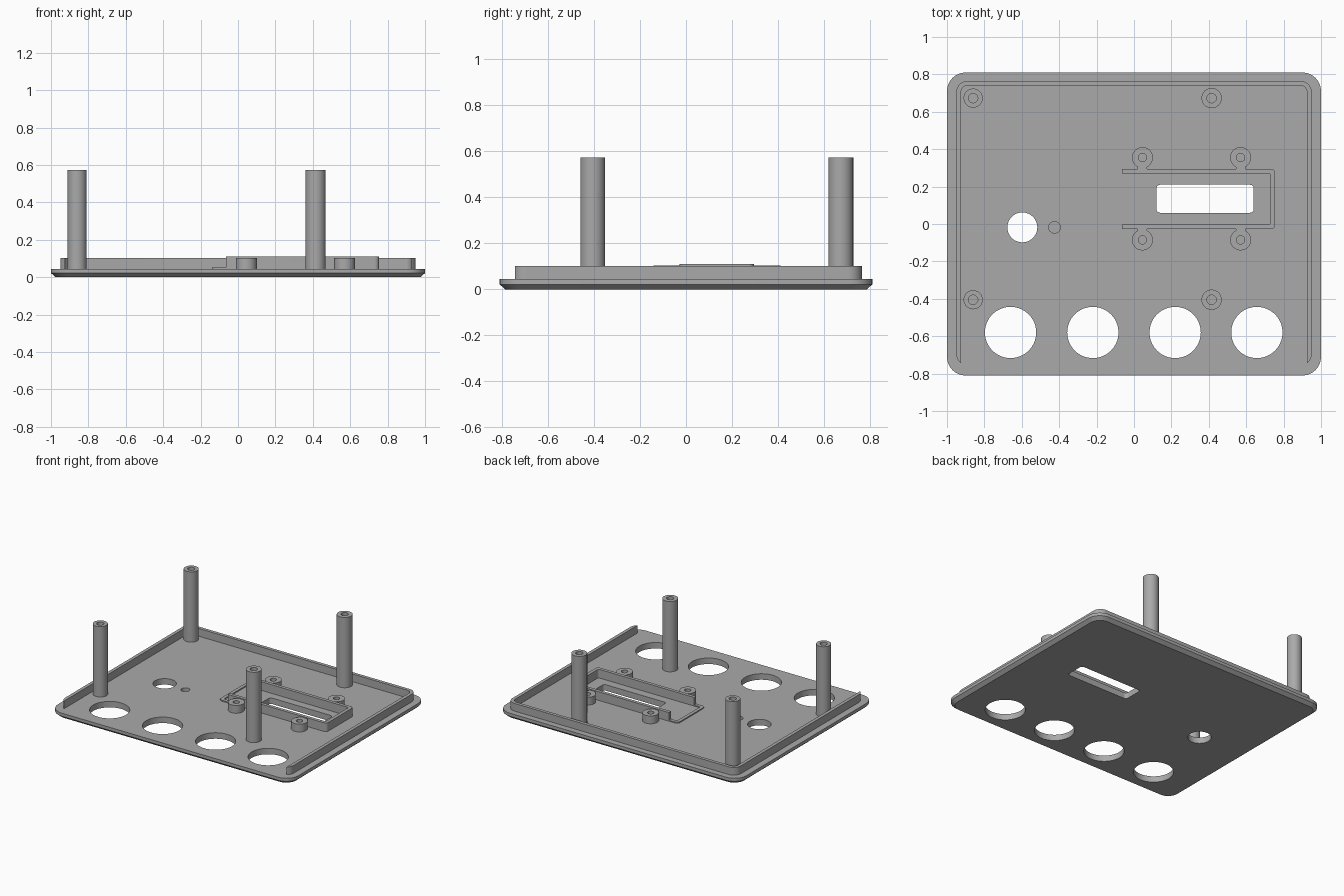
import bpy, bmesh, math

if "Cube" in bpy.data.objects:
    bpy.data.objects.remove(bpy.data.objects["Cube"])

grey = bpy.data.materials.new("plain grey")
grey.diffuse_color = (0.40, 0.40, 0.40, 1)
grey.use_nodes = True
grey.node_tree.nodes["Principled BSDF"].inputs["Base Color"].default_value = grey.diffuse_color


def arc(cx, cy, r, a0, a1, n=8):
    return [(cx + r * math.cos(math.radians(a0 + (a1 - a0) * i / n)),
             cy + r * math.sin(math.radians(a0 + (a1 - a0) * i / n))) for i in range(n + 1)]


def circle(cx, cy, r, n=48):
    return arc(cx, cy, r, 0, 360, n)[:-1]


def rounded(x0, x1, y0, y1, r, n=8):
    return (arc(x1 - r, y1 - r, r, 0, 90, n) + arc(x0 + r, y1 - r, r, 90, 180, n)
            + arc(x0 + r, y0 + r, r, 180, 270, n) + arc(x1 - r, y0 + r, r, 270, 360, n))


def finish(name, bm, smooth=True):
    bmesh.ops.recalc_face_normals(bm, faces=bm.faces)
    me = bpy.data.meshes.new(name)
    bm.to_mesh(me)
    bm.free()
    me.materials.append(grey)
    ob = bpy.data.objects.new(name, me)
    bpy.context.collection.objects.link(ob)
    return ob


def loft(name, layers):
    """Closed solid through equal-length outlines [(points, z), ...]."""
    bm = bmesh.new()
    rings = [[bm.verts.new((x, y, z)) for x, y in pts] for pts, z in layers]
    bm.faces.new(rings[0][::-1])
    bm.faces.new(rings[-1])
    for a, b in zip(rings, rings[1:]):
        for i in range(len(a)):
            j = (i + 1) % len(a)
            bm.faces.new((a[i], a[j], b[j], b[i]))
    return finish(name, bm)


def prism(name, pts, z0, z1):
    return loft(name, [(pts, z0), (pts, z1)])


def tube(name, outer, inner, z0, z1):
    """Hollow prism between two outlines with the same point count."""
    bm = bmesh.new()
    loops = [[bm.verts.new((x, y, z)) for x, y in pts]
             for pts, z in ((outer, z0), (outer, z1), (inner, z1), (inner, z0))]
    for k in range(4):
        a, b = loops[k], loops[(k + 1) % 4]
        for i in range(len(a)):
            j = (i + 1) % len(a)
            bm.faces.new((a[i], a[j], b[j], b[i]))
    return finish(name, bm)


def cut(ob, cutters):
    for c in cutters:
        m = ob.modifiers.new("cut", 'BOOLEAN')
        m.operation, m.solver, m.object = 'DIFFERENCE', 'EXACT', c
    dg = bpy.context.evaluated_depsgraph_get()
    ob.data = bpy.data.meshes.new_from_object(ob.evaluated_get(dg))
    ob.modifiers.clear()
    for c in cutters:
        bpy.data.objects.remove(c)


TOP = 0.045   # upper face of the panel
SINK = 0.04   # parts standing on the panel start just inside it

# Panel with chamfered lower edge
panel = loft("panel", [(rounded(-.975, .975, -.785, .785, .08), 0),
                       (rounded(-1, 1, -.81, .81, .1), .022),
                       (rounded(-1, 1, -.81, .81, .1), TOP)])

# Round holes, display window and blind pilot hole
holes = [prism("cutter", circle(x, -.58, .137, 64), -.1, .2) for x in (-.66, -.22, .22, .657)]
holes.append(prism("cutter", circle(-.597, -.018, .08), -.1, .2))
holes.append(prism("cutter", circle(-.425, -.018, .031, 32), .018, .2))
holes.append(prism("cutter", rounded(.12, .64, .06, .21, .02), -.1, .2))
cut(panel, holes)

# Raised lip on three sides, tapering to points at the front
half = arc(.89, -.695, .06, -54, 0) + arc(.89, .705, .06, 0, 90)
inner = arc(.89, .705, .035, 90, 0) + [(.925, -.743)]
lip = half + [(-x, y) for x, y in half[::-1]] \
    + [(-x, y) for x, y in inner[::-1]] + inner[:-1]
prism("lip", lip, SINK, .103)

# Tall mounting posts
for x, r in ((-.86, .051), (.415, .054)):
    for y in (-.405, .673):
        tube("mounting_post", circle(x, y, r), circle(x, y, .025), SINK, .573)

# Display frame with its left end cut low
frame = tube("display_frame", rounded(-.14, .755, -.028, .295, .025),
             rounded(-.115, .73, -.003, .27, .012), SINK, .11)
cut(frame, [prism("cutter", rounded(-.3, -.065, -.2, .5, .01), .053, .3)])

# Screw bosses beside the frame, each joined by a short web
for x in (.045, .57):
    for y, s in ((.355, -1), (-.085, 1)):
        tube("screw_boss", circle(x, y, .056), circle(x, y, .022), SINK, .104)
        ya, yb = sorted((y + s * .048, y + s * .068))
        prism("boss_web", [(x - .025, ya), (x + .025, ya), (x + .025, yb), (x - .025, yb)],
              SINK, .1035)

# Smooth curved walls, sharp edges
for ob in bpy.context.scene.objects:
    ob.select_set(True)
bpy.context.view_layer.objects.active = panel
bpy.ops.object.shade_smooth_by_angle(angle=math.radians(30))
